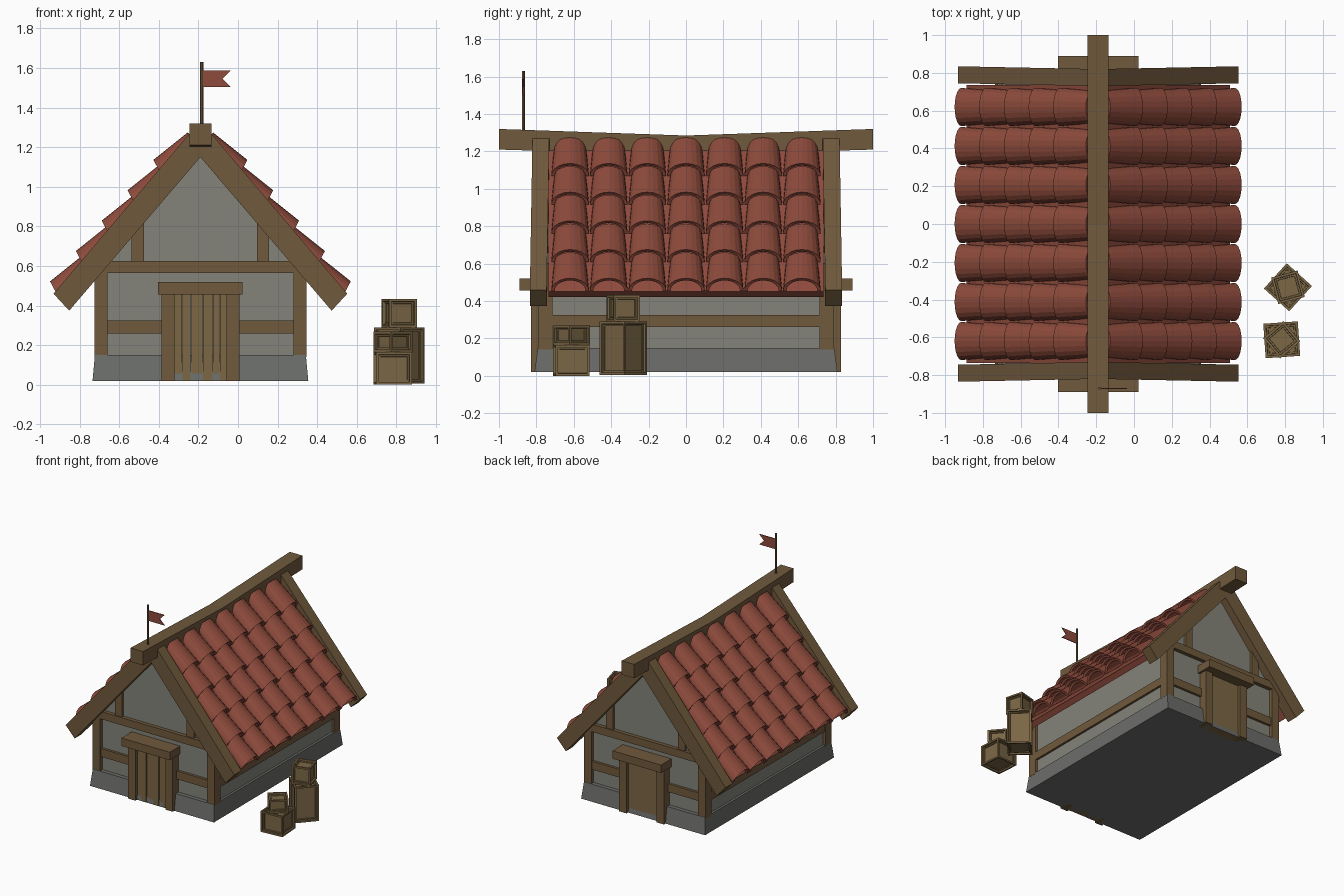
import bpy, bmesh, math
from mathutils import Matrix, Vector

if "Cube" in bpy.data.objects:
    bpy.data.objects.remove(bpy.data.objects["Cube"])

CX = -0.19                       # house centre line
SIN, COS = 0.7615, 0.648         # roof pitch
APEX = 1.27                      # apex of the roof boards


def material(name, rgb):
    m = bpy.data.materials.new(name)
    m.diffuse_color = (*rgb, 1)
    m.use_nodes = True
    m.node_tree.nodes["Principled BSDF"].inputs["Base Color"].default_value = m.diffuse_color
    return m


WOOD = material("timber", (0.16, 0.10, 0.045))
PLANK = material("plank", (0.20, 0.135, 0.06))
TILE = material("clay", (0.27, 0.07, 0.045))
PLASTER = material("plaster", (0.23, 0.23, 0.195))
STONE = material("stone", (0.15, 0.155, 0.145))


def finish(bm, name, mat):
    bmesh.ops.recalc_face_normals(bm, faces=bm.faces)
    me = bpy.data.meshes.new(name)
    bm.to_mesh(me)
    bm.free()
    me.materials.append(mat)
    ob = bpy.data.objects.new(name, me)
    bpy.context.collection.objects.link(ob)
    return ob


def box(name, x, y, z, mat, top=1.0):
    """Box from (min, max) ranges; top scales the upper face."""
    bm = bmesh.new()
    bmesh.ops.create_cube(bm, size=1)
    c = Vector(((x[0] + x[1]) / 2, (y[0] + y[1]) / 2, (z[0] + z[1]) / 2))
    for v in bm.verts:
        k = top if v.co.z > 0 else 1
        v.co = c + Vector((v.co.x * (x[1] - x[0]) * k, v.co.y * (y[1] - y[0]) * k,
                           v.co.z * (z[1] - z[0])))
    return finish(bm, name, mat)


def prism(name, profile, a, b, mat, axis="Y", splay=0.0):
    """Extrude a closed profile between a and b along Y (x,z) or X (y,z)."""
    bm = bmesh.new()
    rings = []
    for t in (a, b):
        rings.append([bm.verts.new((p, t + splay * abs(p - CX), q) if axis == "Y" else (t, p, q))
                      for p, q in profile])
    n = len(profile)
    bm.faces.new(rings[0])
    bm.faces.new(rings[1])
    for i in range(n):
        j = (i + 1) % n
        bm.faces.new((rings[0][i], rings[0][j], rings[1][j], rings[1][i]))
    return finish(bm, name, mat)


def roof_point(s, u, y, w):
    """u runs down the slope from the apex, w is height above the boards."""
    return (CX + s * (u * COS + w * SIN), y, APEX - u * SIN + w * COS)


def tile(bm, s, u, y):
    """One tapered half-barrel tile whose lower edge is at u."""
    n, th = 10, 0.018

    def ring(u0, half, high, base, lean):
        pts = []
        for k, order in ((0, range(n + 1)), (th, range(n, -1, -1))):
            for i in order:
                a = math.pi * i / n
                h = math.sin(a)
                pts.append(bm.verts.new(roof_point(s, u0 - lean * h, y + math.cos(a) * (half - k),
                                                   base + h * (high - k))))
        return pts
    lo = ring(u, 0.101, 0.071, 0.023, 0.028)
    hi = ring(u - 0.235, 0.085, 0.064, -0.012, 0.01)
    m = len(lo)
    for i in range(m):
        j = (i + 1) % m
        bm.faces.new((lo[i], lo[j], hi[j], hi[i]))
    for r in (lo, hi):
        for i in range(n):
            bm.faces.new((r[i], r[i + 1], r[m - 2 - i], r[m - 1 - i]))


def crate(name, x, y, z, side, height, angle):
    """Crate with framed, recessed faces and a raised inner panel."""
    bm = bmesh.new()
    bmesh.ops.create_cube(bm, size=1)
    bmesh.ops.scale(bm, vec=(side, side, height), verts=bm.verts)
    bmesh.ops.recalc_face_normals(bm, faces=bm.faces)
    faces = bm.faces[:]
    for t, d in ((0.018, 0), (0.002, -0.012), (0.012, 0), (0.002, -0.006)):
        bmesh.ops.inset_individual(bm, faces=faces, thickness=t, depth=d)
    bmesh.ops.transform(bm, verts=bm.verts, matrix=Matrix.Translation((x, y, z + height / 2))
                        @ Matrix.Rotation(math.radians(angle), 4, "Z"))
    finish(bm, name, PLANK)


# Stone base and plastered walls
box("stone_base", (CX - 0.545, CX + 0.545), (-0.81, 0.81), (0.02, 0.15), STONE, 0.978)
prism("walls", [(CX - 0.515, 0.14), (CX + 0.515, 0.14), (CX + 0.515, 0.59),
                (CX, 1.2), (CX - 0.515, 0.59)], -0.76, 0.76, PLASTER)

# Timber frame on the four sides
for s, side in ((-1, "left"), (1, "right")):
    xs = sorted((CX + s * 0.50, CX + s * 0.532))
    box("side_rail_" + side, xs, (-0.75, 0.75), (0.26, 0.325), WOOD)
    for e, end in ((-1, "front"), (1, "back")):
        tag = "_" + side + "_" + end
        box("corner_post" + tag, sorted((CX + s * 0.47, CX + s * 0.535)),
            sorted((e * 0.715, e * 0.79)), (0.14, 0.60), WOOD)
        box("gable_post" + tag, sorted((CX + s * 0.285, CX + s * 0.347)),
            sorted((e * 0.74, e * 0.78)), (0.60, 0.88), WOOD)
        box("front_rail" + tag, sorted((CX + s * 0.18, CX + s * 0.50)),
            sorted((e * 0.74, e * 0.78)), (0.26, 0.325), WOOD)
        box("door_jamb" + tag, sorted((CX + s * 0.132, CX + s * 0.197)),
            sorted((e * 0.74, e * 0.83)), (0.02, 0.46), WOOD)
        # Sloping boards that finish the roof ends
        prism("barge_board" + tag,
              [(CX + s * p, q) for p, q in ((0, 1.15), (0.663, 0.374), (0.742, 0.46),
                                            (0.05, 1.275), (0, 1.275))],
              e * 0.73, e * 0.82, WOOD, splay=e * 0.02)

for e, end in ((-1, "front"), (1, "back")):
    box("gable_beam_" + end, (CX - 0.53, CX + 0.53), sorted((e * 0.74, e * 0.79)), (0.565, 0.625), WOOD)
    box("door_lintel_" + end, (CX - 0.213, CX + 0.213), sorted((e * 0.74, e * 0.89)), (0.457, 0.52), WOOD)
box("door_panel_back", (CX - 0.135, CX + 0.135), (0.74, 0.805), (0.02, 0.46), PLANK)

# Planked front door
edges = [-0.133, -0.092, -0.048, 0.012, 0.062, 0.098, 0.133]
for i, (a, b) in enumerate(zip(edges, edges[1:])):
    box("door_plank_%d" % i, (CX + a + 0.002, CX + b - 0.002),
        (-0.805 - 0.006 * (i % 2), -0.76), (0.02, 0.46), PLANK)

# Roof boards and clay tiles
for s, side in ((-1, "left"), (1, "right")):
    corners = [roof_point(s, u, 0, w) for u, w in ((0, 0), (1.077, 0), (1.077, -0.045), (0.04, -0.045))]
    prism("roof_boards_" + side, [(p[0], p[2]) for p in corners], -0.735, 0.735, TILE)
    bm = bmesh.new()
    for row in range(5):
        for col in range(-3, 4):
            tile(bm, s, 1.09 - 0.2015 * row, col * 0.2065)
    finish(bm, "roof_tiles_" + side, TILE)

# Sagging ridge beam
prism("ridge_beam", [(-1, 1.21), (0, 1.18), (1, 1.21), (1, 1.32), (0, 1.285), (-1, 1.32)],
      CX - 0.055, CX + 0.055, WOOD, axis="X")

# Flag and pole
bm = bmesh.new()
bmesh.ops.create_cone(bm, cap_ends=True, segments=8, radius1=0.008, radius2=0.008, depth=0.34,
                      matrix=Matrix.Translation((-0.183, -0.87, 1.46)))
finish(bm, "flag_pole", WOOD)
prism("flag", [(-0.18, 1.505), (-0.037, 1.505), (-0.078, 1.545), (-0.037, 1.587), (-0.18, 1.587)],
      -0.873, -0.867, TILE)

# Stacked crates beside the house
crate("crate_tall", 0.815, -0.335, 0.005, 0.18, 0.285, 48)
crate("crate_tall_top", 0.815, -0.335, 0.29, 0.145, 0.143, 15)
crate("crate_low", 0.782, -0.613, 0.0, 0.183, 0.165, 4)
crate("crate_low_top", 0.782, -0.613, 0.165, 0.14, 0.103, 40)
